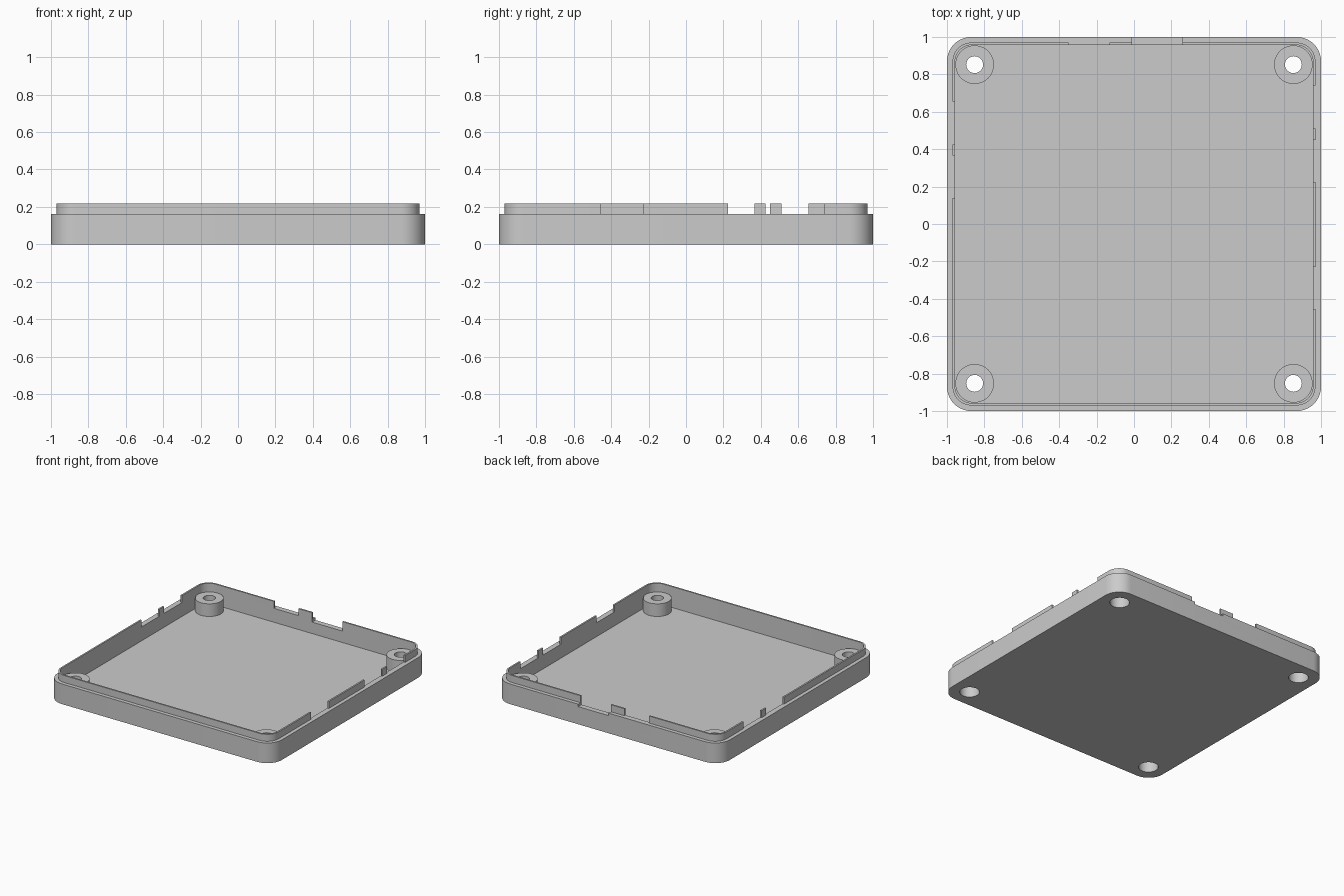
import bpy, bmesh, math

cube = bpy.data.objects.get("Cube")
if cube:
    bpy.data.objects.remove(cube, do_unlink=True)

grey = bpy.data.materials.new("plain grey")
grey.use_nodes = True
grey.diffuse_color = (0.6, 0.6, 0.6, 1)
grey.node_tree.nodes["Principled BSDF"].inputs["Base Color"].default_value = (0.6, 0.6, 0.6, 1)

FLOOR, RIM, TOP = 0.05, 0.162, 0.218      # floor, wall top and lip top heights
INNER, LIP = 0.957, 0.97                  # half widths of the cavity and the lip
POST, POST_R, POST_TOP = 0.852, 0.103, 0.152
BORE, HEAD, HEAD_TOP = 0.045, 0.072, 0.11  # screw hole, screw head recess
SEG = 48


def make(name, bm):
    bmesh.ops.recalc_face_normals(bm, faces=bm.faces)
    mesh = bpy.data.meshes.new(name)
    bm.to_mesh(mesh)
    bm.free()
    mesh.materials.append(grey)
    ob = bpy.data.objects.new(name, mesh)
    bpy.context.collection.objects.link(ob)
    return ob


def prism(name, points, z0, z1):
    """Upright solid from a closed outline."""
    bm = bmesh.new()
    face = bm.faces.new([bm.verts.new((x, y, z0)) for x, y in points])
    ext = bmesh.ops.extrude_face_region(bm, geom=[face])["geom"]
    bmesh.ops.translate(bm, vec=(0, 0, z1 - z0),
                        verts=[v for v in ext if isinstance(v, bmesh.types.BMVert)])
    return make(name, bm)


def rounded(half, radius, steps=10):
    c = half - radius
    pts = []
    for q, (sx, sy) in enumerate([(1, 1), (-1, 1), (-1, -1), (1, -1)]):
        for i in range(steps + 1):
            a = math.pi / 2 * (q + i / steps)
            pts.append((sx * c + radius * math.cos(a), sy * c + radius * math.sin(a)))
    return pts


def circle(cx, cy, r):
    return [(cx + r * math.cos(2 * math.pi * i / SEG), cy + r * math.sin(2 * math.pi * i / SEG))
            for i in range(SEG)]


def box(x0, x1, y0, y1, z0, z1):
    return prism("cutter", [(x0, y0), (x1, y0), (x1, y1), (x0, y1)], z0, z1)


def cut(ob, cutters):
    """Subtract each cutter, then discard it."""
    bpy.context.view_layer.objects.active = ob
    for c in cutters:
        c.hide_render = True
        m = ob.modifiers.new("cut", 'BOOLEAN')
        m.operation, m.solver, m.object = 'DIFFERENCE', 'EXACT', c
        bpy.ops.object.modifier_apply(modifier=m.name)
        bpy.data.objects.remove(c, do_unlink=True)


def smooth(ob):
    bpy.ops.object.select_all(action='DESELECT')
    ob.select_set(True)
    bpy.context.view_layer.objects.active = ob
    bpy.ops.object.shade_smooth_by_angle(angle=math.radians(30))


corners = [(sx * POST, sy * POST) for sx in (-1, 1) for sy in (-1, 1)]

# Tray with hollow, screw recesses and the port slot in the back wall
tray = prism("tray", rounded(1.0, 0.13), 0, RIM)
cut(tray, [prism("cutter", rounded(INNER, 0.09), FLOOR, 0.4)]
    + [prism("cutter", circle(x, y, HEAD), -0.1, FLOOR + 0.03) for x, y in corners]
    + [box(-0.01, 0.26, 0.9, 1.1, 0.142, 0.4)])
smooth(tray)

# Thin raised lip, interrupted by connector gaps
lip = prism("lip", rounded(LIP, 0.10), RIM, TOP)
gaps = [box(0.9, 1.1, a, b, 0.1, 0.4) for a, b in ((-0.455, -0.23), (0.225, 0.45), (0.51, 0.74))]
gaps += [box(-1.1, -0.9, a, b, 0.1, 0.4) for a, b in ((0.14, 0.365), (0.425, 0.655))]
gaps += [box(a, b, 0.9, 1.1, 0.1, 0.4) for a, b in ((-0.35, -0.13), (-0.01, 0.26))]
cut(lip, [prism("cutter", rounded(INNER, 0.09), 0.1, 0.4)] + gaps)
smooth(lip)

# Hollow screw posts with a stepped bore
profile = [(POST_R, FLOOR), (POST_R, POST_TOP), (BORE, POST_TOP),
           (BORE, HEAD_TOP), (HEAD, HEAD_TOP), (HEAD, FLOOR)]
for (x, y), label in zip(corners, ("front_right", "back_right", "front_left", "back_left")):
    bm = bmesh.new()
    rings = [[bm.verts.new((px, py, z)) for px, py in circle(x, y, r)] for r, z in profile]
    for k, ring in enumerate(rings):
        nxt = rings[(k + 1) % len(rings)]
        for i in range(SEG):
            j = (i + 1) % SEG
            bm.faces.new((ring[i], ring[j], nxt[j], nxt[i]))
    smooth(make("screw_post_" + label, bm))
